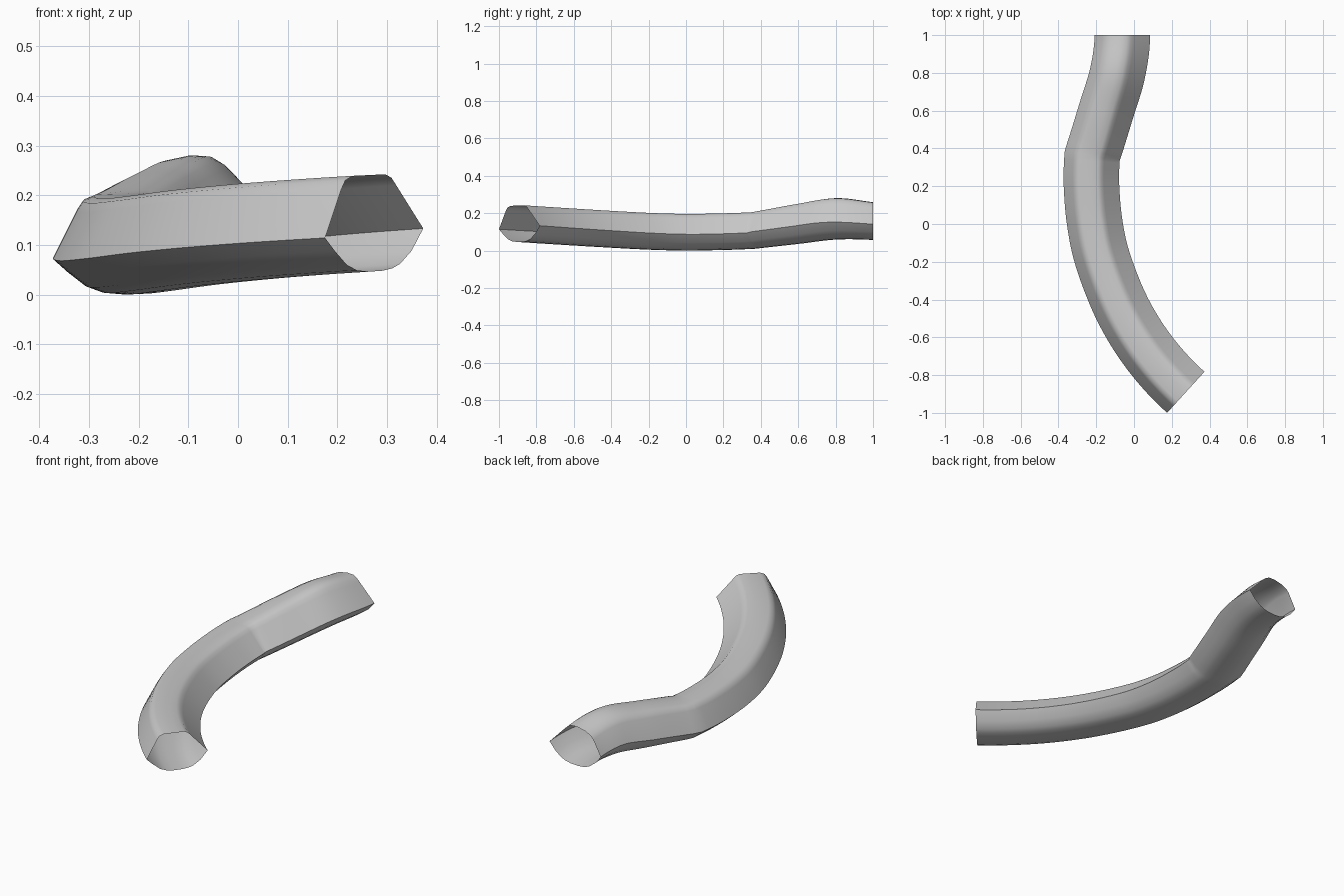
import bpy, bmesh
from mathutils import Vector

if "Cube" in bpy.data.objects:
    bpy.data.objects.remove(bpy.data.objects["Cube"])

# cross-section (across, up), listed left corner -> over the top -> right corner -> underside
FRONT = [(-.147, -.010), (-.098, .088), (-.086, .106), (-.064, .115), (0, .117), (.034, .118),
         (.052, .111), (.066, .096), (.147, .009), (.112, -.036), (.078, -.062), (.055, -.071),
         (.025, -.076), (-.015, -.078), (-.052, -.075), (-.082, -.064), (-.118, -.036)]
BACK = [(-.147, 0), (-.105, .076), (-.090, .092), (-.058, .108), (-.01, .118), (.025, .116),
        (.045, .105), (.062, .089), (.147, .004), (.112, -.036), (.078, -.060), (.055, -.070),
        (.025, -.076), (-.015, -.078), (-.052, -.075), (-.082, -.064), (-.118, -.036)]

# path stations (x, y, z, height scale); first and last of each run steer the end tangents
bend = [(.492, -1.06, .14, 1), (.271, -.891, .128, 1), (.085, -.69, .115, 1),
        (-.06, -.46, .101, 1), (-.165, -.2, .087, 1), (-.21, 0, .082, 1),
        (-.228, .2, .085, 1), (-.225, .36, .091, 1), (-.21, .52, .1, 1)]
rise = [(-.31, .12, .06, .95), (-.225, .36, .091, 1), (-.15, .6, .125, 1.09),
        (-.09, .8, .151, 1.13), (-.065, 1, .141, 1.03), (-.09, 1.2, .12, 1)]


def sample(run, steps):
    """Catmull-Rom points and tangents along one run."""
    p = [Vector(q) for q in run]
    out = []
    for i in range(1, len(p) - 2):
        a, b, c, d = p[i - 1:i + 3]
        m, n = (c - a) / 2, (d - b) / 2
        for k in range(steps + (i == len(p) - 3)):
            t = k / steps
            pos = ((2*t**3 - 3*t*t + 1) * b + (t**3 - 2*t*t + t) * m
                   + (3*t*t - 2*t**3) * c + (t**3 - t*t) * n)
            tan = (6*t*t - 6*t) * b + (3*t*t - 4*t + 1) * m + (6*t - 6*t*t) * c + (3*t*t - 2*t) * n
            out.append((pos, tan.xy.normalized()))
    return out


first, second = sample(bend, 6), sample(rise, 8)
# mitred ring where both runs meet
joint = (first[-1][0], (first[-1][1] + second[0][1]).normalized())
path = first[:-1] + [joint] + second[1:]
start = len(first) - 1

# open swept tube
bm = bmesh.new()
rings = []
for i, (pos, tan) in enumerate(path):
    side = Vector((tan.y, -tan.x))
    w = max(0, (i - start) / (len(path) - 1 - start))
    w = min(1, w * 1.4)
    ring = []
    for f, b in zip(FRONT, BACK):
        u, v = Vector(f).lerp(Vector(b), w)
        ring.append(bm.verts.new((pos.x + side.x * u, pos.y + side.y * u, pos.z + v * pos[3])))
    rings.append(ring)
n = len(FRONT)
for a, b in zip(rings, rings[1:]):
    for j in range(n):
        k = (j + 1) % n
        bm.faces.new((a[j], a[k], b[k], b[j]))
bmesh.ops.recalc_face_normals(bm, faces=bm.faces)

# stand on the ground, centre in plan
co = [v.co for v in bm.verts]
mid = lambda i: (min(c[i] for c in co) + max(c[i] for c in co)) / 2
shift = Vector((-mid(0), -mid(1), -min(c.z for c in co)))
bmesh.ops.translate(bm, verts=bm.verts, vec=shift)

mesh = bpy.data.meshes.new("curved_tube")
bm.to_mesh(mesh)
bm.free()
tube = bpy.data.objects.new("curved_tube", mesh)
bpy.context.collection.objects.link(tube)
bpy.context.view_layer.objects.active = tube
tube.select_set(True)
bpy.ops.object.shade_smooth_by_angle(angle=0.6)
